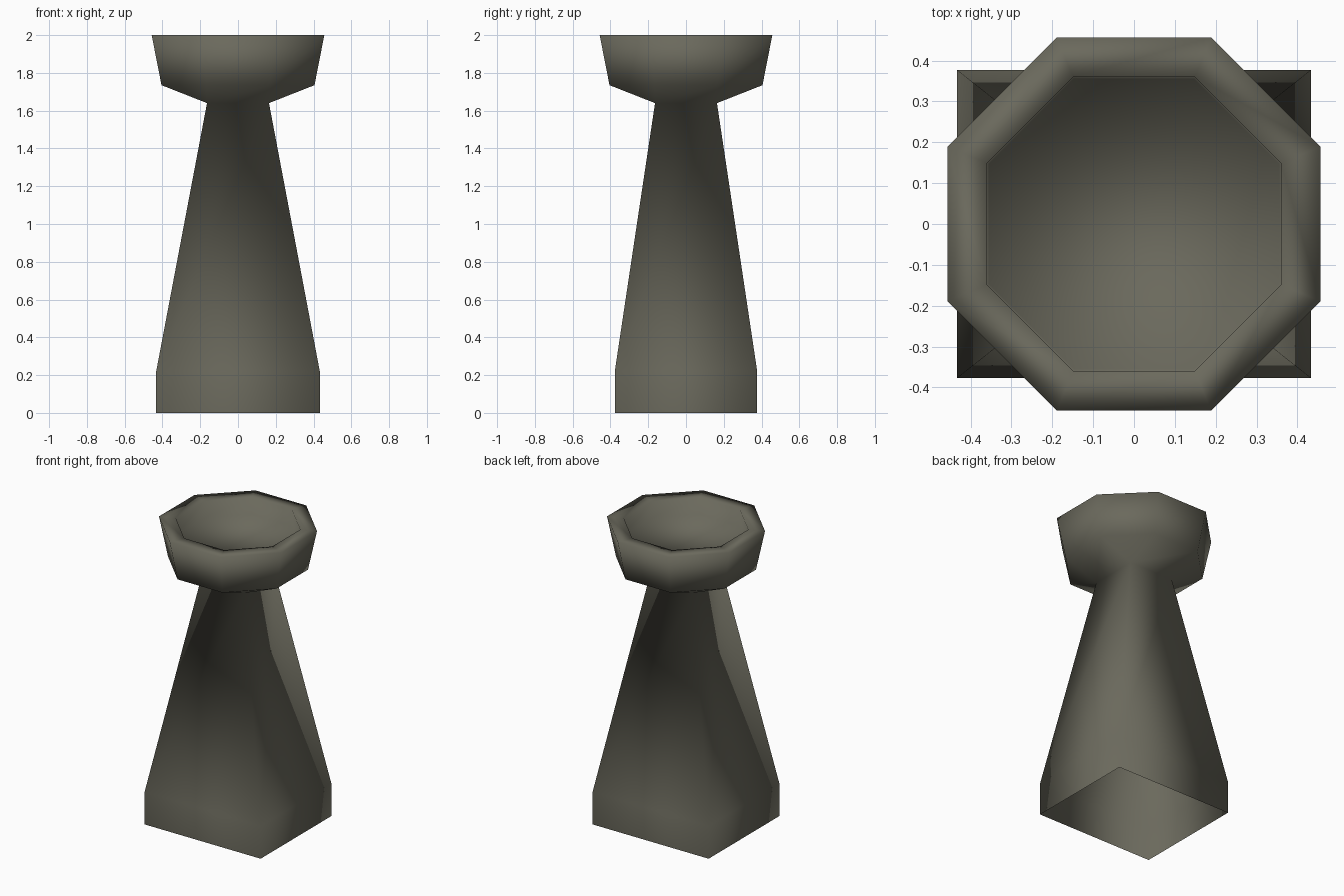
import bpy, bmesh

if "Cube" in bpy.data.objects:
    bpy.data.objects.remove(bpy.data.objects["Cube"])

stone = bpy.data.materials.new("grey_stone")
stone.diffuse_color = (0.145, 0.141, 0.108, 1)
stone.use_nodes = True
stone.node_tree.nodes["Principled BSDF"].inputs["Base Color"].default_value = stone.diffuse_color

bm = bmesh.new()


def rect(hx, hy, z):
    return [bm.verts.new((sx * hx, sy * hy, z))
            for sx, sy in ((1, 1), (-1, 1), (-1, -1), (1, -1))]


def octagon(r, z):
    # two vertices per quadrant, counter-clockwise from +x
    s = r * 0.4142
    return [bm.verts.new((x, y, z)) for x, y in
            ((r, s), (s, r), (-s, r), (-r, s), (-r, -s), (-s, -r), (s, -r), (r, -s))]


def bridge(a, b):
    n = len(a)
    for i in range(n):
        j = (i + 1) % n
        bm.faces.new((a[i], a[j], b[j], b[i]))


# plinth and tapering shaft, open underneath
foot = rect(0.433, 0.377, 0)
plinth = rect(0.433, 0.377, 0.22)
neck = rect(0.164, 0.164, 1.64)
bridge(foot, plinth)
bridge(plinth, neck)

# bowl: square neck flares to an octagon
under = octagon(0.405, 1.735)
for i in range(4):
    a, b, c = under[2 * i], under[2 * i + 1], under[(2 * i + 2) % 8]
    bm.faces.new((neck[i], b, a))
    bm.faces.new((neck[i], neck[(i + 1) % 4], c, b))

# bowl side, flat rim, inner wall and basin floor
rings = [under, octagon(0.457, 2.0), octagon(0.36, 2.0), octagon(0.355, 1.89)]
for lower, upper in zip(rings, rings[1:]):
    bridge(lower, upper)
bm.faces.new(rings[-1])

bmesh.ops.recalc_face_normals(bm, faces=bm.faces)
for f in bm.faces:
    f.smooth = True

mesh = bpy.data.meshes.new("pedestal_basin")
bm.to_mesh(mesh)
bm.free()
mesh.materials.append(stone)
obj = bpy.data.objects.new("pedestal_basin", mesh)
bpy.context.collection.objects.link(obj)
